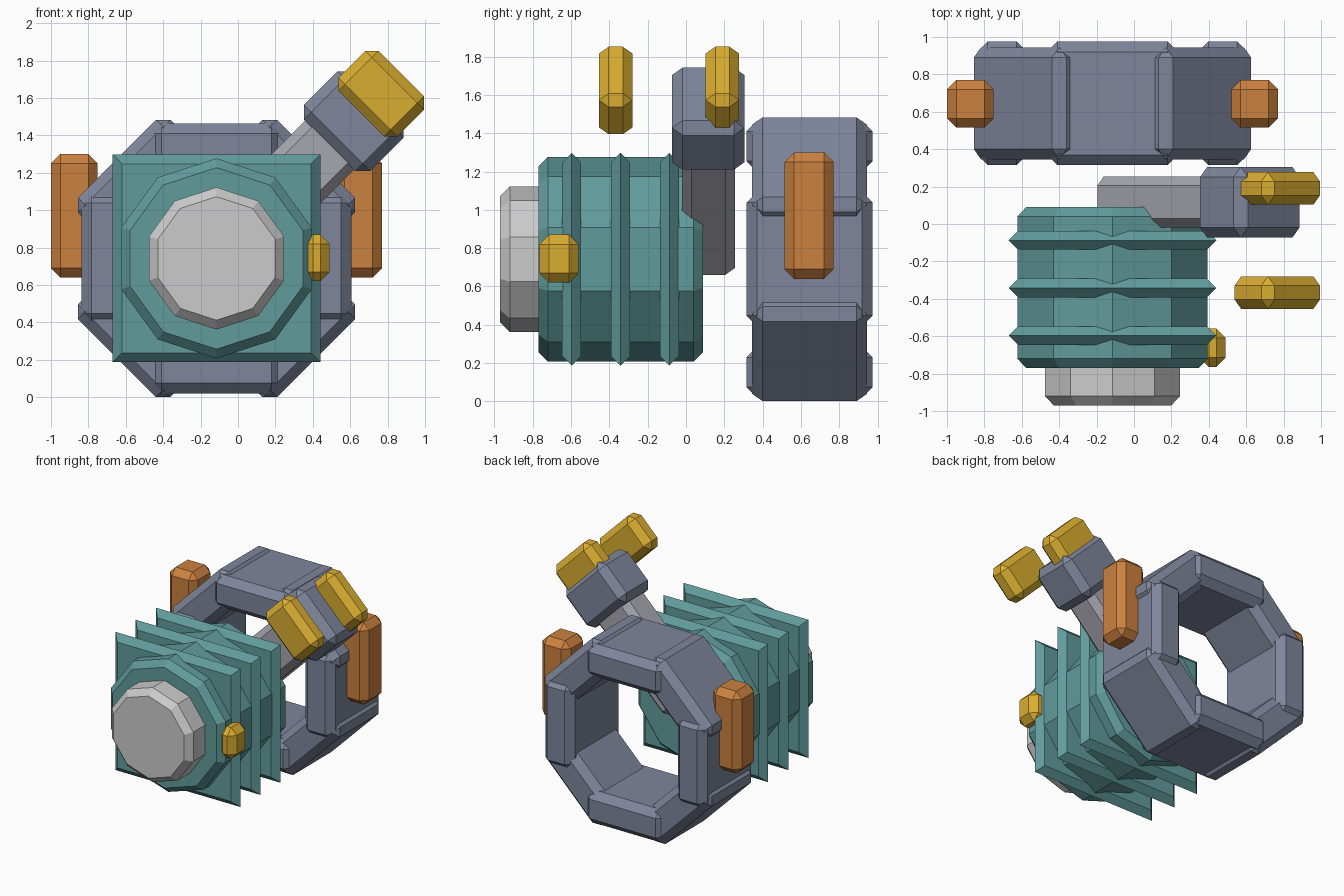
import bpy, bmesh
from math import sin, cos, tau, pi, sqrt
from mathutils import Matrix

if "Cube" in bpy.data.objects:
    bpy.data.objects.remove(bpy.data.objects["Cube"])

CX, CZ = -0.115, 0.742   # common axis of ring and barrel (runs along y)


def material(name, r, g, b):
    m = bpy.data.materials.new(name)
    m.diffuse_color = (r, g, b, 1)
    m.use_nodes = True
    m.node_tree.nodes["Principled BSDF"].inputs["Base Color"].default_value = m.diffuse_color
    return m


SLATE = material("slate", 0.21, 0.24, 0.33)
PALE = material("pale_metal", 0.38, 0.38, 0.43)
TEAL = material("teal", 0.12, 0.33, 0.33)
ORANGE = material("orange", 0.60, 0.22, 0.05)
YELLOW = material("yellow", 0.70, 0.42, 0.03)


def finish(bm, name, mat):
    bmesh.ops.recalc_face_normals(bm, faces=bm.faces)
    me = bpy.data.meshes.new(name)
    bm.to_mesh(me)
    bm.free()
    if mat:
        me.materials.append(mat)
    ob = bpy.data.objects.new(name, me)
    bpy.context.collection.objects.link(ob)
    return ob


def block(name, x, y, z, mat, angle=None, bevel=0.05):
    """Chamfered box from ranges; with an angle, z is the distance out from the common axis."""
    bm = bmesh.new()
    bmesh.ops.create_cube(bm, size=1)
    for v in bm.verts:
        v.co = [lo + (c + 0.5) * (hi - lo) for c, (lo, hi) in zip(v.co, (x, y, z))]
    bmesh.ops.bevel(bm, geom=bm.edges[:], offset=bevel, segments=1,
                    profile=0.5, affect='EDGES')
    if angle is not None:
        bm.transform(Matrix.Translation((CX, 0, CZ)) @ Matrix.Rotation(angle, 4, 'Y'))
    return finish(bm, name, mat)


def lathe(name, profile, sides, mat, phase=0.0):
    """Faceted solid around the common axis from (y, radius) pairs."""
    bm = bmesh.new()
    rings = [[bm.verts.new((CX + r * sin(phase + tau * i / sides), y,
                            CZ + r * cos(phase + tau * i / sides)))
              for i in range(sides)] for y, r in profile]
    for a, b in zip(rings, rings[1:]):
        for i in range(sides):
            j = (i + 1) % sides
            bm.faces.new((a[i], a[j], b[j], b[i]))
    bm.faces.new(rings[0])
    bm.faces.new(rings[-1])
    return finish(bm, name, mat)


# Rear ring of eight chamfered segments, alternating proud and inset
for i in range(8):
    if i % 2:
        depth, radial = (0.345, 0.945), (0.475, 0.753)
    else:
        depth, radial = (0.315, 0.975), (0.457, 0.722)
    block(f"ring_segment_{i + 1}", (-0.35, 0.35), depth, radial, SLATE, i * pi / 4, 0.055)

# Side grips on the ring
for side, name in ((-1, "left"), (1, "right")):
    x = CX + side * 0.76
    block(f"{name}_grip", (x - 0.125, x + 0.125), (0.515, 0.77), (0.64, 1.30), ORANGE)

# Ten-sided barrel and front cap
lathe("barrel", [(-0.77, 0.485), (-0.72, 0.535), (0.04, 0.535), (0.09, 0.485)], 10, TEAL)
lathe("front_cap", [(-0.97, 0.33), (-0.92, 0.38), (-0.74, 0.38)], 10, None)

# Square cooling fins with knife edges
for i, y in enumerate((-0.597, -0.342, -0.087)):
    lathe(f"fin_{i + 1}", [(y - 0.05, 0.505 * sqrt(2)), (y, 0.555 * sqrt(2)),
                           (y + 0.05, 0.505 * sqrt(2))], 4, TEAL, pi / 4)

# Small knob on the barrel side
block("side_knob", (0.35, 0.49), (-0.765, -0.56), (0.62, 0.87), YELLOW)

# Diagonal arm, its head and the two pads
block("arm", (-0.185, 0.185), (-0.02, 0.255), (0.02, 0.95), PALE, pi / 4)
block("arm_head", (-0.25, 0.25), (-0.073, 0.305), (0.856, 1.22), SLATE, pi / 4, 0.055)
for i, y in enumerate((0.19, -0.367)):
    block(f"pad_{i + 1}", (-0.222, 0.222), (y - 0.087, y + 0.087), (1.095, 1.397),
          YELLOW, pi / 4)
